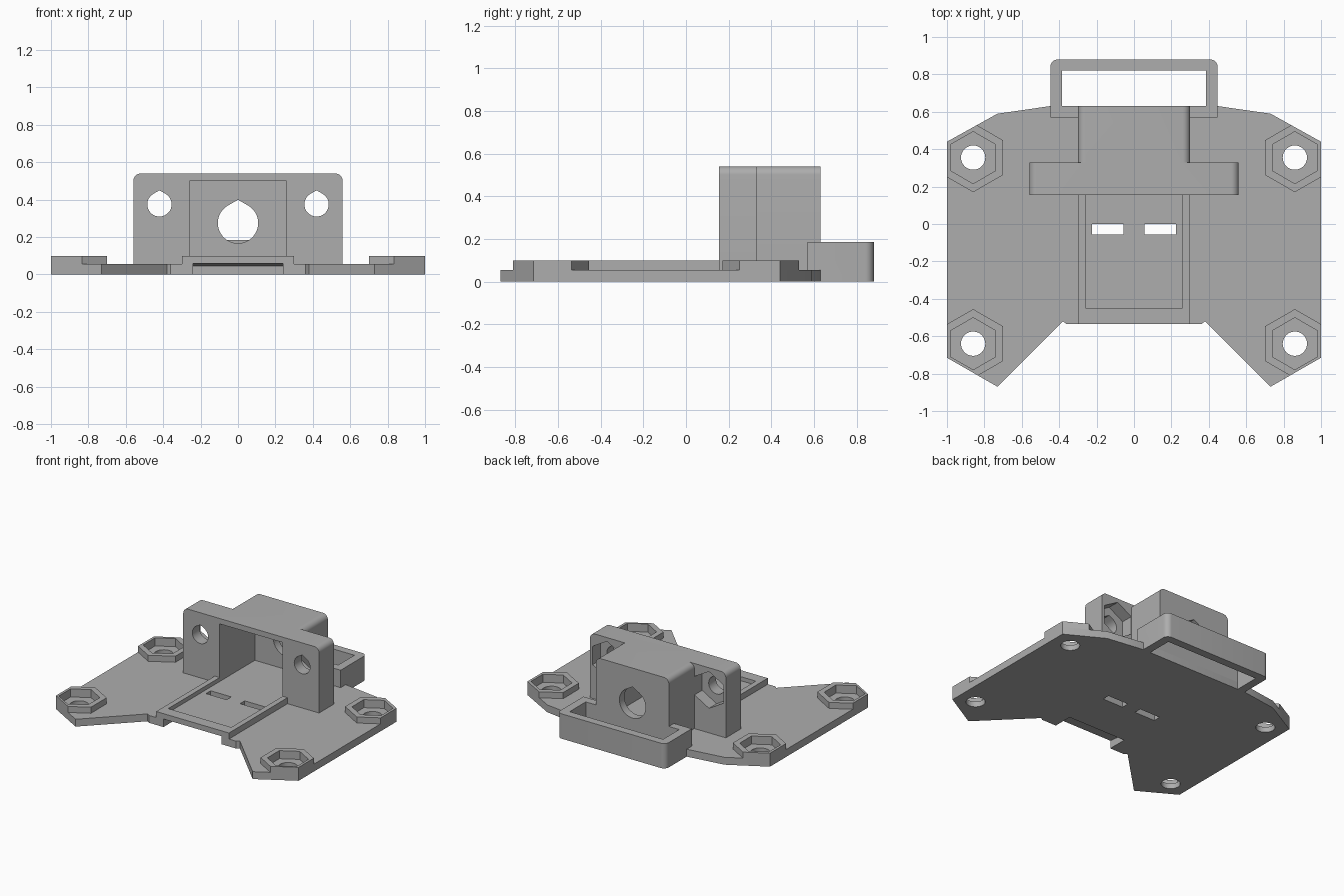
import bpy
import bmesh
from math import sin, cos, radians

cube = bpy.data.objects.get("Cube")
if cube:
    bpy.data.objects.remove(cube)

GREY = (0.42, 0.42, 0.42, 1)
plastic = bpy.data.materials.new("grey plastic")
plastic.use_nodes = True
plastic.diffuse_color = GREY
plastic.node_tree.nodes["Principled BSDF"].inputs["Base Color"].default_value = GREY

PLATE = 0.055   # plate thickness
RAISED = 0.1    # top of tray rim and nut bosses
TOP = 0.54      # top of housing
HEX_CENTRES = [(sx * 0.86, y) for sx in (-1, 1) for y in (0.355, -0.64)]


def prism(name, points, lo, hi, axis="z"):
    """Extrude a 2D outline along the given axis."""
    place = {"z": lambda a, b, t: (a, b, t),
             "y": lambda a, b, t: (a, t, b),
             "x": lambda a, b, t: (t, a, b)}[axis]
    bm = bmesh.new()
    low = [bm.verts.new(place(a, b, lo)) for a, b in points]
    high = [bm.verts.new(place(a, b, hi)) for a, b in points]
    bm.faces.new(low)
    bm.faces.new(high)
    for i in range(len(points)):
        j = (i + 1) % len(points)
        bm.faces.new((low[i], low[j], high[j], high[i]))
    bmesh.ops.recalc_face_normals(bm, faces=bm.faces)
    mesh = bpy.data.meshes.new(name)
    bm.to_mesh(mesh)
    bm.free()
    mesh.materials.append(plastic)
    obj = bpy.data.objects.new(name, mesh)
    bpy.context.scene.collection.objects.link(obj)
    return obj


def box(name, x0, x1, y0, y1, z0, z1):
    return prism(name, [(x0, y0), (x1, y0), (x1, y1), (x0, y1)], z0, z1)


def combine(obj, tools, operation="DIFFERENCE"):
    """Apply booleans to obj and drop the tool objects."""
    for tool in tools:
        mod = obj.modifiers.new("boolean", "BOOLEAN")
        mod.operation, mod.solver, mod.object = operation, "EXACT", tool
        bpy.context.view_layer.update()
        graph = bpy.context.evaluated_depsgraph_get()
        mesh = bpy.data.meshes.new_from_object(obj.evaluated_get(graph))
        obj.modifiers.clear()
        obj.data = mesh
        bpy.data.objects.remove(tool)
    return obj


def arc(cx, cy, r, start, end, steps):
    angles = [radians(start + (end - start) * i / steps) for i in range(steps + 1)]
    return [(cx + r * cos(a), cy + r * sin(a)) for a in angles]


def circle(cx, cy, r):
    return arc(cx, cy, r, 0, 360, 32)[:-1]


def hexagon(cx, cy, r):
    return arc(cx, cy, r, 30, 390, 6)[:-1]


def teardrop(cx, cz, r):
    return arc(cx, cz, r, 120, 420, 30) + [(cx, cz + r / cos(radians(30)))]


def round_top(half, low, high, r=0.04):
    """Rectangle with its two upper corners rounded."""
    return ([(-half, low), (half, low)]
            + arc(half - r, high - r, r, 0, 90, 8)
            + arc(r - half, high - r, r, 90, 180, 8))


# Plate outline, mirrored left to right
half_outline = [(0.36, -0.535), (0.38, -0.52), (0.73, -0.87), (1, -0.715),
                (1, 0.44), (0.73, 0.59), (0.45, 0.63)]
outline = half_outline + [(-x, y) for x, y in reversed(half_outline)]


def slots():
    return [box("slot_cutter", *sorted((s * 0.055, s * 0.225)), -0.055, 0, -1, 0.09)
            for s in (-1, 1)]


def notch():
    profile = [(-0.7, -0.1), (-0.39, -0.1), (-0.39, 0.045), (-0.535, 0.06), (-0.7, 0.06)]
    return prism("notch_cutter", profile, -0.24, 0.24, "x")


# Base plate with screw holes, nut seats, cable tie slots and front notch
cutters = slots() + [notch()]
for c in HEX_CENTRES:
    cutters.append(prism("screw_cutter", circle(*c, 0.065), -1, 1))
    cutters.append(prism("seat_cutter", hexagon(*c, 0.139), 0.04, 1))
base_plate = combine(prism("base_plate", outline, 0, PLATE), cutters)

# Hexagonal nut bosses, trimmed to the plate outline
bosses = []
for number, c in enumerate(HEX_CENTRES, 1):
    boss = prism(f"nut_boss_{number}", hexagon(*c, 0.185), PLATE, RAISED)
    combine(boss, [prism("trim", outline, -1, 1)], "INTERSECT")
    bosses.append(combine(boss, [prism("seat_cutter", hexagon(*c, 0.139), -1, 1)]))

# Tray with a shallow recess running back into the housing
tray = box("tray", -0.3, 0.3, -0.535, 0.63, PLATE, RAISED)
combine(tray, slots() + [notch(), box("recess", -0.26, 0.26, -0.45, 0.57, 0.07, 1)])

# Housing: hood joined to the mounting flange
housing = prism("housing", round_top(0.3, RAISED, TOP), 0.155, 0.63, "y")
flange = prism("flange", round_top(0.56, PLATE, TOP), 0.155, 0.33, "y")
combine(flange, [box("tray_gap", -0.3, 0.3, -1, 1, 0, RAISED)])
for s in (-1, 1):
    combine(flange, [prism("nut_pocket", hexagon(s * 0.42, 0.375, 0.137), 0.24, 1, "y"),
                     prism("bolt_hole", teardrop(s * 0.42, 0.375, 0.065), -1, 1, "y")])
combine(housing, [flange], "UNION")
combine(housing, [box("cavity", -0.26, 0.26, -1, 0.57, 0, 0.5),
                  prism("shaft_hole", teardrop(0, 0.275, 0.108), 0.4, 1, "y")])

# Rear loop: open frame with rounded outer corners
rear_loop = prism("rear_loop", round_top(0.447, 0.57, 0.88), 0, 0.185)
combine(rear_loop, [box("opening", -0.385, 0.385, 0.63, 0.82, -1, 1),
                    box("plate_gap", -1, 1, 0, 0.63, -1, PLATE),
                    box("hood_gap", -0.3, 0.3, 0, 0.63, -1, 1)])

# Smooth the round parts while keeping edges crisp
bpy.ops.object.select_all(action="DESELECT")
for part in [base_plate, tray, housing, rear_loop] + bosses:
    part.select_set(True)
    bpy.context.view_layer.objects.active = part
bpy.ops.object.shade_smooth_by_angle(angle=radians(25))
